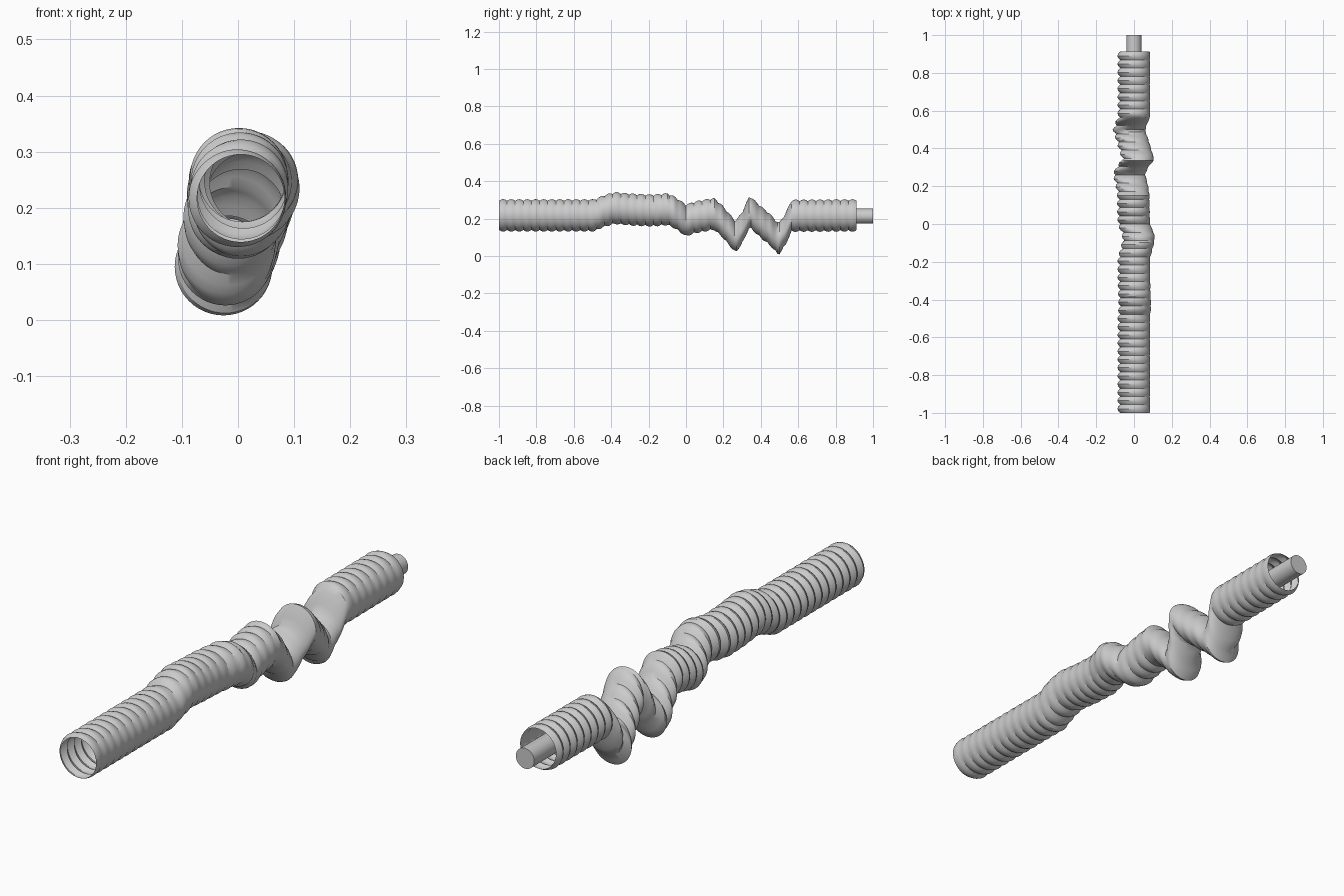
import bpy, bmesh
from math import sin, cos, pi, radians

if "Cube" in bpy.data.objects:
    bpy.data.objects.remove(bpy.data.objects["Cube"])

# centre line of the bent hose: (y, x, z)
PATH = [(-1.0, 0, .217), (-.49, 0, .217), (-.44, .005, .24), (-.38, .003, .256),
        (-.28, 0, .247), (-.18, .0, .243), (-.10, .022, .25), (-.06, .024, .232),
        (0, 0, .19), (.05, -.002, .207), (.15, -.003, .225), (.19, -.008, .19),
        (.265, -.026, .102), (.30, -.01, .15), (.34, .022, .238), (.39, .008, .19),
        (.45, -.01, .14), (.495, -.026, .089), (.53, -.016, .14), (.565, 0, .215),
        (.92, 0, .217)]
R_CREST, R_VALLEY, SHIFT = .087, .078, .006
RIBS, STEPS, SIDES = 44, 4, 48
Y0, Y1 = -1.0, .912


def centre(y):
    for a, b in zip(PATH, PATH[1:]):
        if y <= b[0]:
            t = (y - a[0]) / (b[0] - a[0])
            return a[1] + (b[1] - a[1]) * t, a[2] + (b[2] - a[2]) * t
    return PATH[-1][1:]


# corrugated open hose, each rib an arch between two sharp valleys
bm = bmesh.new()
rings = []
for i in range(RIBS * STEPS + 1):
    y = Y0 + (Y1 - Y0) * i / (RIBS * STEPS)
    arch = sin(pi * (i % STEPS) / STEPS)
    cx, cz = centre(y)
    r = R_VALLEY + (R_CREST - R_VALLEY) * arch
    cx += SHIFT * (1 - arch) - .001
    rings.append([bm.verts.new((cx + r * cos(2 * pi * k / SIDES), y,
                                cz + r * sin(2 * pi * k / SIDES))) for k in range(SIDES)])
for i, (a, b) in enumerate(zip(rings, rings[1:])):
    for k in range(SIDES):
        n = (k + 1) % SIDES
        bm.faces.new((a[k], b[k], b[n], a[n])).smooth = True
bmesh.ops.recalc_face_normals(bm, faces=bm.faces[:])
mesh = bpy.data.meshes.new("corrugated_hose")
bm.to_mesh(mesh)
bm.free()
hose = bpy.data.objects.new("corrugated_hose", mesh)
bpy.context.collection.objects.link(hose)
bpy.context.view_layer.objects.active = hose
hose.select_set(True)
bpy.ops.object.shade_smooth_by_angle(angle=radians(30))
hose.select_set(False)

# rod sticking out of the back end
bpy.ops.mesh.primitive_cylinder_add(vertices=32, radius=.04, depth=.3,
                                    location=(0, .85, .213), rotation=(pi / 2, 0, 0))
bpy.context.object.name = "end_rod"
bpy.ops.object.shade_smooth_by_angle(angle=radians(30))
